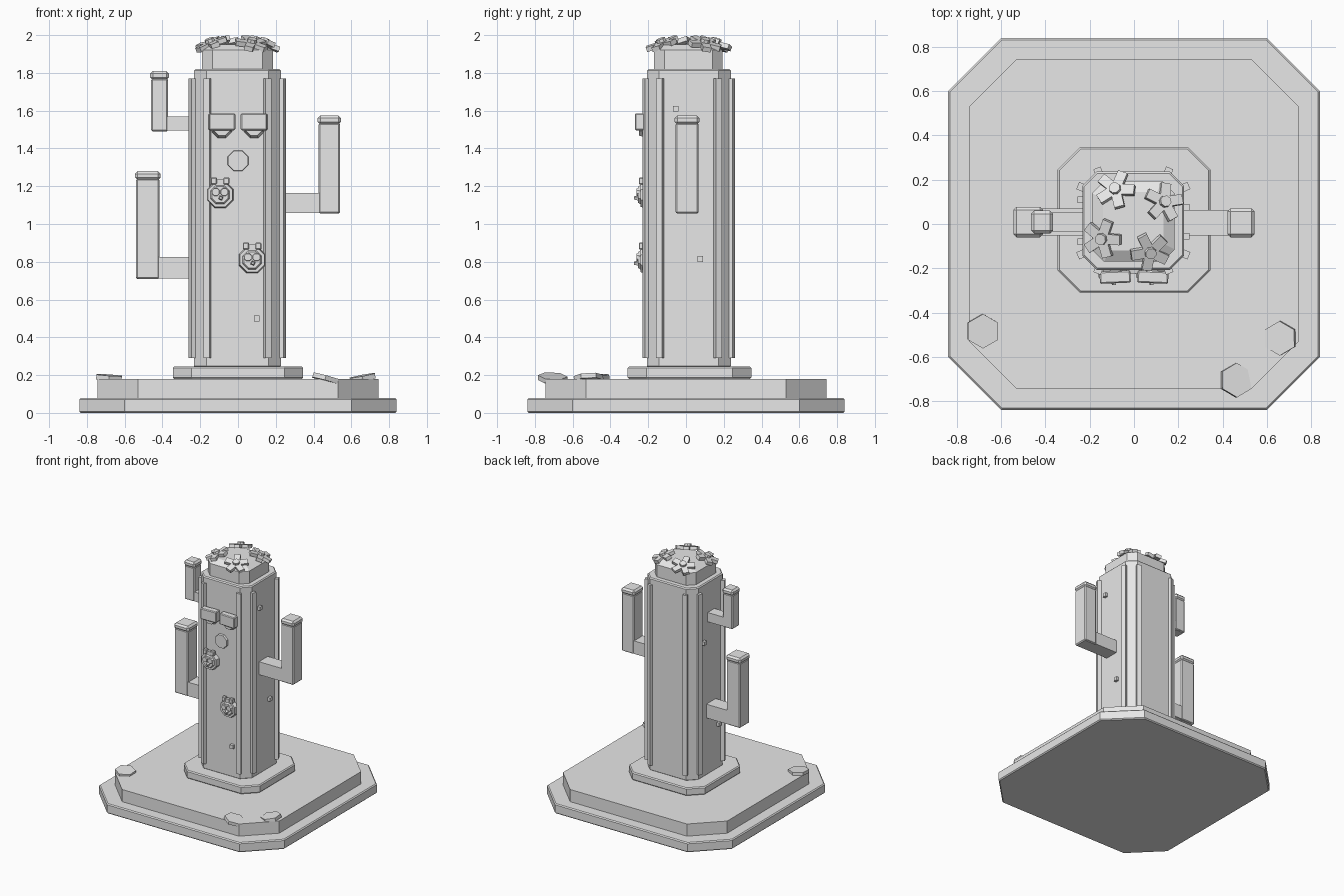
import bpy, bmesh
from math import radians, pi, atan2
from mathutils import Matrix, Vector

cube = bpy.data.objects.get("Cube")
if cube:
    bpy.data.objects.remove(cube, do_unlink=True)

grey = bpy.data.materials.new("plain_grey")
grey.use_nodes = True
grey.diffuse_color = (0.8, 0.8, 0.8, 1)
grey.node_tree.nodes["Principled BSDF"].inputs["Base Color"].default_value = grey.diffuse_color


def finish(name, bm, bevel=0.0):
    bmesh.ops.recalc_face_normals(bm, faces=bm.faces)
    mesh = bpy.data.meshes.new(name)
    bm.to_mesh(mesh)
    bm.free()
    mesh.materials.append(grey)
    obj = bpy.data.objects.new(name, mesh)
    bpy.context.collection.objects.link(obj)
    if bevel:
        mod = obj.modifiers.new("edge_bevel", 'BEVEL')
        mod.width = bevel
        mod.segments = 1
        mod.limit_method = 'ANGLE'
        mod.angle_limit = radians(60)
    return obj


def add_box(bm, centre, size, matrix=Matrix()):
    m = matrix @ Matrix.Translation(centre) @ Matrix.Diagonal((*size, 1))
    bmesh.ops.create_cube(bm, size=1, matrix=m)


def box(name, centre, size, bevel=0.0, rot=0.0):
    bm = bmesh.new()
    add_box(bm, (0, 0, 0), size, Matrix.Translation(centre) @ Matrix.Rotation(rot, 4, 'Z'))
    return finish(name, bm, bevel)


def span(name, lo, hi, bevel=0.0):
    lo, hi = Vector(lo), Vector(hi)
    return box(name, (lo + hi) / 2, hi - lo, bevel)


def add_disc(bm, sides, r1, r2, depth, matrix):
    bmesh.ops.create_cone(bm, cap_ends=True, segments=sides, radius1=r1,
                          radius2=r2, depth=depth, matrix=matrix)


def slab(name, centre, half, cut, z0, z1, bevel=0.0, taper=0.0):
    """Rectangular block with its four upright corners cut off."""
    cx, cy = centre
    bm = bmesh.new()
    rings = []
    for z, t in ((z0, 0), (z1, taper)):
        hx, hy = half[0] - t, half[1] - t
        c = cut - t * 0.5
        pts = [(hx - c, hy), (c - hx, hy), (-hx, hy - c), (-hx, c - hy),
               (c - hx, -hy), (hx - c, -hy), (hx, c - hy), (hx, hy - c)]
        rings.append([bm.verts.new((cx + x, cy + y, z)) for x, y in pts])
    low, high = rings
    bm.faces.new(low)
    bm.faces.new(high)
    for i in range(8):
        j = (i + 1) % 8
        bm.faces.new((low[i], low[j], high[j], high[i]))
    return finish(name, bm, bevel)


# Stepped base and trunk
AX, AY = -0.003, 0.015
slab("base_plinth", (0, 0), (0.84, 0.84), 0.24, 0, 0.08, 0.008)
slab("base_ground", (0, 0), (0.745, 0.745), 0.215, 0.08, 0.18)
slab("trunk_collar", (0, 0.018), (0.345, 0.328), 0.1, 0.18, 0.245, 0.008)
slab("trunk", (AX, AY), (0.23, 0.222), 0.065, 0.24, 1.82, 0.008)
slab("trunk_top", (AX, 0.012), (0.187, 0.182), 0.055, 1.82, 1.92)
slab("trunk_dome", (AX, 0.012), (0.187, 0.182), 0.055, 1.92, 1.95, taper=0.05)

# Upright ribs beside each cut corner
for sx in (-1, 1):
    for sy in (-1, 1):
        for dx, dy, turn in ((0.158, 0.222, 22.5), (0.235, 0.152, 67.5)):
            box("trunk_rib", (AX + sx * dx, AY + sy * dy, 1.03), (0.035, 0.035, 1.48),
                rot=-sx * sy * radians(turn))

# Small spines
spines = ((0.1, -0.215, 0.5), (0.235, -0.055, 1.61), (0.235, 0.075, 0.815),
          (-0.24, 0.11, 1.345), (-0.24, -0.08, 0.61))
for p in spines:
    box("spine", p, (0.03, 0.03, 0.03))


# Bent arms with rounded-off caps
def arm(side, inner, outer, z0, elbow, top, y0, y1):
    def part(name, a, b, za, zb, grow, bevel):
        xa, xb = sorted((side * a, side * b))
        span(name, (xa - grow, y0 - grow, za), (xb + grow, y1 + grow, zb), bevel)
    part("arm_elbow", 0.2, outer - 0.01, z0 + 0.004, elbow, -0.003, 0.0)
    part("arm_upright", inner, outer, z0, top - 0.04, 0, 0.008)
    part("arm_cap", inner, outer, top - 0.048, top, 0.005, 0.014)


arm(1, 0.427, 0.54, 1.055, 1.165, 1.575, -0.055, 0.066)
arm(-1, 0.415, 0.54, 0.708, 0.825, 1.28, -0.055, 0.072)
arm(-1, 0.37, 0.46, 1.49, 1.57, 1.81, -0.038, 0.055)

# Face on the front
FACE = Matrix.Rotation(radians(90), 4, 'X')


def front_disc(name, x, y, z, r1, r2, depth, bevel=0.0, sides=8):
    bm = bmesh.new()
    add_disc(bm, sides, r1, r2, depth,
             Matrix.Translation((x, y, z)) @ FACE @ Matrix.Rotation(pi / 8, 4, 'Z'))
    return finish(name, bm, bevel)


for s in (-1, 1):
    front_disc("eye", s * 0.085, -0.225, 1.51, 0.06, 0.045, 0.05)
    box("eyelid", (s * 0.085, -0.24, 1.541), (0.14, 0.055, 0.09), 0.006, -s * 0.04)
front_disc("mouth", 0, -0.213, 1.335, 0.06, 0.056, 0.02)

# Two small round blossoms with details on the front
for x, z in ((-0.095, 1.155), (0.075, 0.81)):
    front_disc("blossom_rim", x, -0.222, z, 0.077, 0.07, 0.04)
    front_disc("blossom_inner", x, -0.245, z, 0.058, 0.046, 0.016)
    for s in (-1, 1):
        box("blossom_ear", (x + s * 0.033, -0.235, z + 0.073), (0.032, 0.03, 0.036), 0.004)
        front_disc("blossom_eye", x + s * 0.023, -0.254, z + 0.014, 0.024, 0.02, 0.018)
    box("blossom_bridge", (x, -0.232, z + 0.07), (0.04, 0.025, 0.022))
    front_disc("blossom_nose", x + 0.004, -0.262, z - 0.017, 0.016, 0.009, 0.028, sides=4)

# Crown of five-petalled flowers, leaning outwards
for x, y, spin in ((-0.083, 0.155, 20), (0.135, 0.098, 50),
                   (-0.143, -0.065, 5), (0.072, -0.125, 35)):
    away = atan2(y - 0.012, x)
    lean = (Matrix.Translation((x, y, 1.953)) @ Matrix.Rotation(away, 4, 'Z')
            @ Matrix.Rotation(radians(22), 4, 'Y'))
    bm = bmesh.new()
    for i in range(5):
        turn = Matrix.Rotation(radians(spin + 72 * i), 4, 'Z')
        add_box(bm, (0.053, 0, 0), (0.068, 0.046, 0.026), lean @ turn)
    add_disc(bm, 8, 0.03, 0.026, 0.045, lean @ Matrix.Translation((0, 0, 0.008)))
    finish("crown_flower", bm)

# Flat tilted stones on the base
for x, y, z, tilt, roll in ((-0.683, -0.484, 0.187, 4, 3), (0.66, -0.516, 0.185, -11, 3),
                            (0.462, -0.706, 0.183, 15, -3)):
    bm = bmesh.new()
    add_disc(bm, 6, 0.078, 0.078, 0.026, Matrix.Translation((x, y, z))
             @ Matrix.Rotation(radians(tilt), 4, 'Y') @ Matrix.Rotation(radians(roll), 4, 'X'))
    finish("stone", bm)
